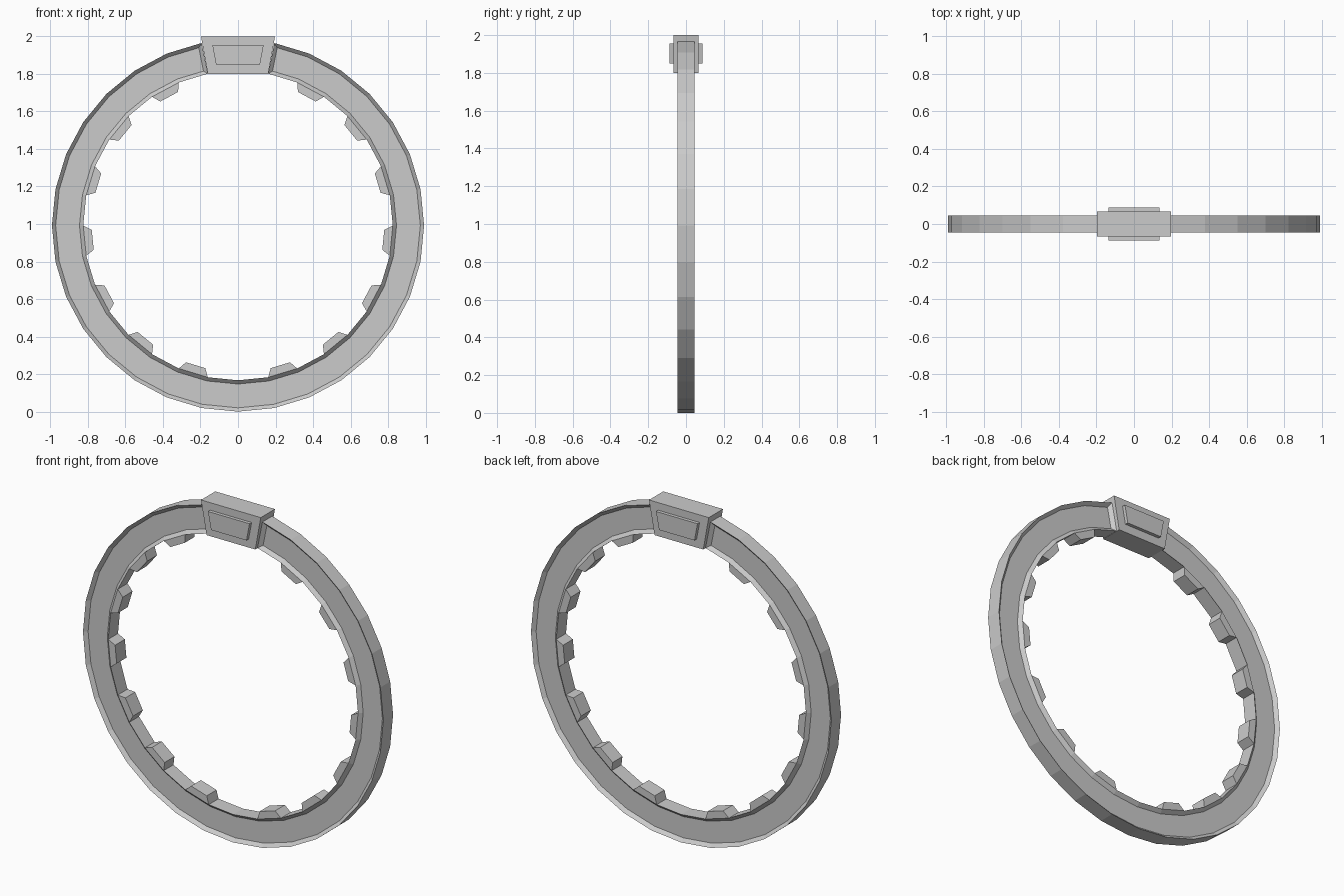
import bpy
import bmesh
from math import cos, sin, radians

cube = bpy.data.objects.get("Cube")
if cube:
    bpy.data.objects.remove(cube)

OUTER, INNER, CENTRE = 0.992, 0.825, 0.992
HALF = 0.046           # half thickness of the band
STEP = 360 / 32        # angle of one segment

grey = bpy.data.materials.new("light_grey")
grey.use_nodes = True
colour = (0.6, 0.6, 0.6, 1)
grey.diffuse_color = colour
grey.node_tree.nodes["Principled BSDF"].inputs["Base Color"].default_value = colour


def polar(radius, angle):
    a = radians(angle)
    return radius * cos(a), CENTRE + radius * sin(a)


def finish(bm, name):
    mesh = bpy.data.meshes.new(name)
    bm.to_mesh(mesh)
    bm.free()
    mesh.materials.append(grey)
    obj = bpy.data.objects.new(name, mesh)
    bpy.context.collection.objects.link(obj)
    return obj


def prism(name, outline, half):
    """Extrude an x-z outline evenly to both sides of y = 0."""
    bm = bmesh.new()
    front = [bm.verts.new((x, -half, z)) for x, z in outline]
    back = [bm.verts.new((x, half, z)) for x, z in outline]
    bm.faces.new(front)
    bm.faces.new(back)
    n = len(outline)
    for i in range(n):
        j = (i + 1) % n
        bm.faces.new((front[i], front[j], back[j], back[i]))
    bmesh.ops.recalc_face_normals(bm, faces=bm.faces)
    return finish(bm, name)


# Open ring with a sunken panel on the front and on the back
bm = bmesh.new()
loops = []
for i in range(31):
    angle = 90 + STEP * (i + 1)
    section = []
    for radius, y in ((OUTER, -HALF), (OUTER, HALF), (INNER, HALF), (INNER, -HALF)):
        x, z = polar(radius, angle)
        section.append(bm.verts.new((x, y, z)))
    loops.append(section)
for a, b in zip(loops, loops[1:]):
    for k in range(4):
        m = (k + 1) % 4
        bm.faces.new((a[k], a[m], b[m], b[k]))
bm.faces.new(loops[0])
bm.faces.new(loops[-1])
bmesh.ops.recalc_face_normals(bm, faces=bm.faces)
for side in (-1, 1):
    bm.normal_update()
    panel = [f for f in bm.faces if f.normal.y * side > 0.9]
    bmesh.ops.inset_region(bm, faces=panel, thickness=0.02, depth=-0.02,
                           use_even_offset=True, use_boundary=True)
finish(bm, "ring_band")

# Tapered teeth on the inner wall, mirrored left and right
for i in range(7):
    angle = STEP * (5.5 - 2 * i)
    half_base, half_tip = STEP / 2, 3.95
    outline = [polar(INNER, angle - half_base), polar(INNER, angle + half_base),
               polar(0.78, angle + half_tip), polar(0.78, angle - half_tip)]
    prism(f"left_tooth_{i + 1}", outline, HALF)
    prism(f"right_tooth_{i + 1}", [(-x, z) for x, z in outline], HALF)


def trapezoid(top_x, top_z, bottom_x, bottom_z):
    return [(-top_x, top_z), (top_x, top_z), (bottom_x, bottom_z), (-bottom_x, bottom_z)]


# Clasp block closing the ring, with a raised plate on both faces
prism("clasp_block", trapezoid(0.197, 2.0, 0.161, 1.80), 0.067)
prism("clasp_plates", trapezoid(0.137, 1.955, 0.117, 1.85), 0.087)
